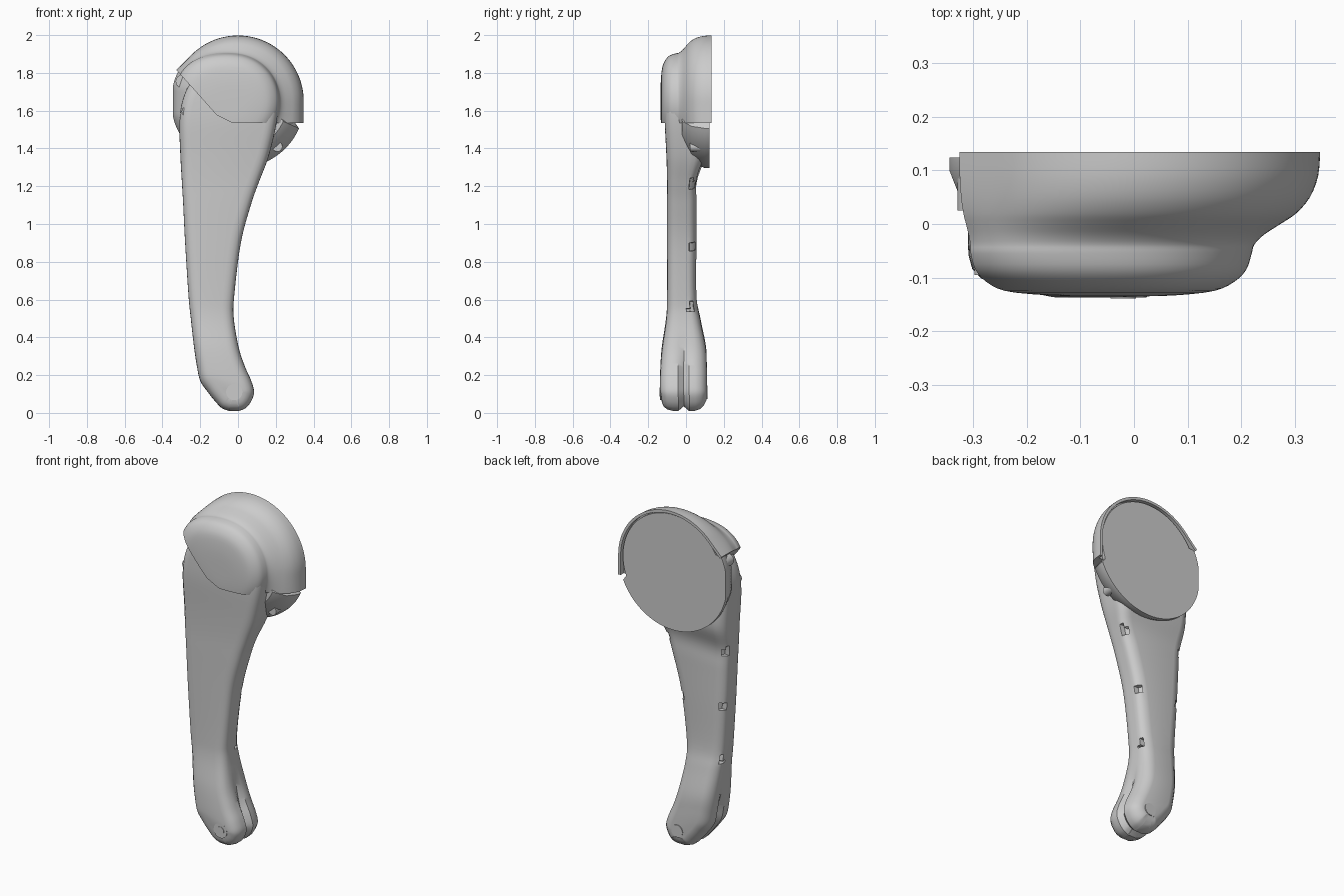
import bpy, bmesh
from math import sin, cos, radians, pi
from mathutils import Vector

default = bpy.data.objects.get("Cube")
if default:
    bpy.data.objects.remove(default, do_unlink=True)

grey = bpy.data.materials.new("plain_grey")
grey.use_nodes = True
grey.diffuse_color = (0.6, 0.6, 0.6, 1)
grey.node_tree.nodes["Principled BSDF"].inputs["Base Color"].default_value = (0.6, 0.6, 0.6, 1)


def finish(obj):
    obj.data.materials.append(grey)
    bpy.ops.object.select_all(action='DESELECT')
    obj.select_set(True)
    bpy.context.view_layer.objects.active = obj
    bpy.ops.object.shade_smooth_by_angle(angle=radians(35))


def finish_bmesh(name, bm):
    bmesh.ops.recalc_face_normals(bm, faces=bm.faces[:])
    mesh = bpy.data.meshes.new(name)
    bm.to_mesh(mesh)
    bm.free()
    obj = bpy.data.objects.new(name, mesh)
    bpy.context.collection.objects.link(obj)
    finish(obj)


def skin(bm, rings):
    """Join rings of equal length with quads and return their vertices."""
    verts = [[bm.verts.new(p) for p in ring] for ring in rings]
    n = len(verts[0])
    for a, b in zip(verts, verts[1:]):
        for i in range(n):
            j = (i + 1) % n
            bm.faces.new((a[i], a[j], b[j], b[i]))
    return verts


def smooth_rows(rows, steps):
    """Catmull-Rom interpolation of every column."""
    out = []
    pts = [Vector(r) for r in rows]
    for i in range(len(pts) - 1):
        p0, p1, p2, p3 = pts[max(i - 1, 0)], pts[i], pts[i + 1], pts[min(i + 2, len(pts) - 1)]
        for s in range(steps):
            t = s / steps
            out.append(p1 + (p2 - p0) * (t / 2) + (p0 * 2 - p1 * 5 + p2 * 4 - p3) * (t * t / 2)
                       + (p1 * 3 - p0 - p2 * 3 + p3) * (t ** 3 / 2))
    return out + [pts[-1]]


def cylinder(name, x, y, z, radius, depth):
    bpy.ops.mesh.primitive_cylinder_add(vertices=32, radius=radius, depth=depth,
                                        location=(x, y, z), rotation=(pi / 2, 0, 0))
    obj = bpy.context.object
    obj.name = name
    finish(obj)


# Limb: height, left edge, right edge, front depth, back depth
limb_rows = smooth_rows([
    (.01, -.045, .005, -.13, .105), (.025, -.085, .04, -.13, .11),
    (.06, -.12, .069, -.132, .11), (.11, -.16, .085, -.135, .11),
    (.17, -.2, .07, -.137, .11), (.25, -.218, .035, -.135, .11),
    (.35, -.233, .003, -.127, .105), (.5, -.25, -.022, -.105, .075),
    (.62, -.262, -.02, -.1, .055), (.9, -.28, .015, -.1, .055),
    (1.1, -.29, .068, -.1, .055), (1.22, -.297, .11, -.1, .057),
    (1.36, -.305, .163, -.104, .1), (1.53, -.31, .203, -.112, .1),
    (1.65, -.295, .213, -.112, .1), (1.75, -.25, .19, -.11, .1),
    (1.83, -.17, .13, -.11, .1), (1.87, -.08, .05, -.1, .09)], 6)
outline = [(r[1], r[0], r[3], r[4]) for r in limb_rows]
outline += [(r[2], r[0], r[3], r[4]) for r in reversed(limb_rows)]
count = len(outline)


def limb_ring(t, inset):
    ring = []
    for i, (x, z, front, back) in enumerate(outline):
        a, b = outline[i - 1], outline[(i + 1) % count]
        tangent = Vector((b[0] - a[0], b[1] - a[1])).normalized()
        d = inset
        if t == .5:  # groove between the two lobes of the foot
            d = .025 * min(1, max(0, (.42 - z) / .2))
        ring.append((x + tangent.y * d, front + (back - front) * t, z - tangent.x * d))
    return ring


bm = bmesh.new()
layers = [(0, .06), (.015, .042), (.05, .024), (.13, .008), (.25, .001), (.38, 0), (.5, 0),
          (.62, 0), (.75, .001), (.87, .01), (.95, .03), (.985, .046), (1, .06)]
rings = skin(bm, [limb_ring(*layer) for layer in layers])
for end in (rings[0], rings[-1]):
    for j in range(count // 2 - 1):
        bm.faces.new((end[j], end[j + 1], end[count - 2 - j], end[count - 1 - j]))
bmesh.ops.recalc_face_normals(bm, faces=bm.faces[:])

# Small notches pushed into both edges of the limb
for z in (1.21, .89, .565):
    for side in (-1, 1):
        patch = []
        for f in bm.faces:
            c = f.calc_center_median()
            if abs(c.z - z) < .026 and .012 < c.y < .042 and f.normal.x * side > .4:
                patch.append(f)
        if patch:
            bmesh.ops.inset_region(bm, faces=patch, thickness=.002)
            bmesh.ops.translate(bm, verts=list({v for f in patch for v in f.verts}),
                                vec=(-side * .028, 0, 0))
finish_bmesh("limb", bm)

# Pivot discs on the foot and small pegs around the joint
cylinder("pivot_washer", -.02, -.131, .11, .043, .012)
cylinder("pivot_pin", -.02, -.133, .11, .024, .012)
cylinder("pivot_back", -.02, .108, .11, .036, .012)
cylinder("upper_peg", -.272, -.07, 1.595, .026, .05)
cylinder("side_peg", .208, .06, 1.41, .027, .08)
cylinder("cap_peg", -.295, .06, 1.755, .035, .07)

STEPS = 120
ANGLES = [-180 + 360 * i / STEPS for i in range(STEPS)]


# Cap: front dome outline blending into the larger round shell
def dome_point(a):
    r = .25 + .06 * max(0, cos(radians(a - 155))) ** 4
    return Vector((-.03 + r * cos(radians(a)), 1.65 + r * sin(radians(a))))


def shell_point(a):
    r = .348
    if a > 135:
        r /= cos(radians(min(a, 160) - 135))
    elif -30 < a < 0:
        r /= cos(radians(a))
    return Vector((r * cos(radians(a)), 1.65 + r * sin(radians(a))))


def cap_ring(y, blend, scale):
    centre = Vector((-.03 * (1 - blend), 1.65))
    ring = []
    for a in ANGLES:
        p = centre + (dome_point(a).lerp(shell_point(a), blend) - centre) * scale
        ring.append((p.x, y, p.y))
    return ring


bm = bmesh.new()
cap_layers = smooth_rows([
    (-.135, 0, .2), (-.133, 0, .45), (-.125, 0, .72), (-.108, 0, .87), (-.085, 0, .96),
    (-.055, 0, 1), (-.038, .04, 1), (-.02, .18, 1), (0, .42, 1), (.02, .65, 1),
    (.05, .85, 1), (.09, .97, 1), (.135, 1, 1)], 3)
rings = skin(bm, [cap_ring(*layer) for layer in cap_layers + [(.135, 1, .955), (.105, 1, .955)]])
bm.faces.new(rings[0])
bm.faces.new(rings[-1])
# Trim level below, along the left diagonal, and across the corner between them
for point, normal in (((0, 0, 1.535), (0, 0, -1)), ((-.33, 0, 1.82), (-.28, 0, -.25)),
                      ((-.13, 0, 1.585), (-.05, 0, -.1))):
    bmesh.ops.bisect_plane(bm, geom=bm.verts[:] + bm.edges[:] + bm.faces[:],
                           plane_co=point, plane_no=normal, clear_outer=True)
    bmesh.ops.holes_fill(bm, edges=[e for e in bm.edges if e.is_boundary], sides=0)
finish_bmesh("cap", bm)


# Round joint housing with a flat back plate, narrower where the cap wraps it
def housing_ring(y, scale):
    ring = []
    for a in ANGLES:
        r = (.325 if -23 < a < 152 else .354) * scale
        ring.append((max(-.345 * scale, r * cos(radians(a))), y, 1.65 + r * sin(radians(a))))
    return ring


bm = bmesh.new()
rings = skin(bm, [housing_ring(*layer) for layer in ((.124, 1), (.1, 1), (.03, .92), (-.02, .74))])
bm.faces.new(rings[0])
bm.faces.new(rings[-1])
finish_bmesh("joint_housing", bm)
